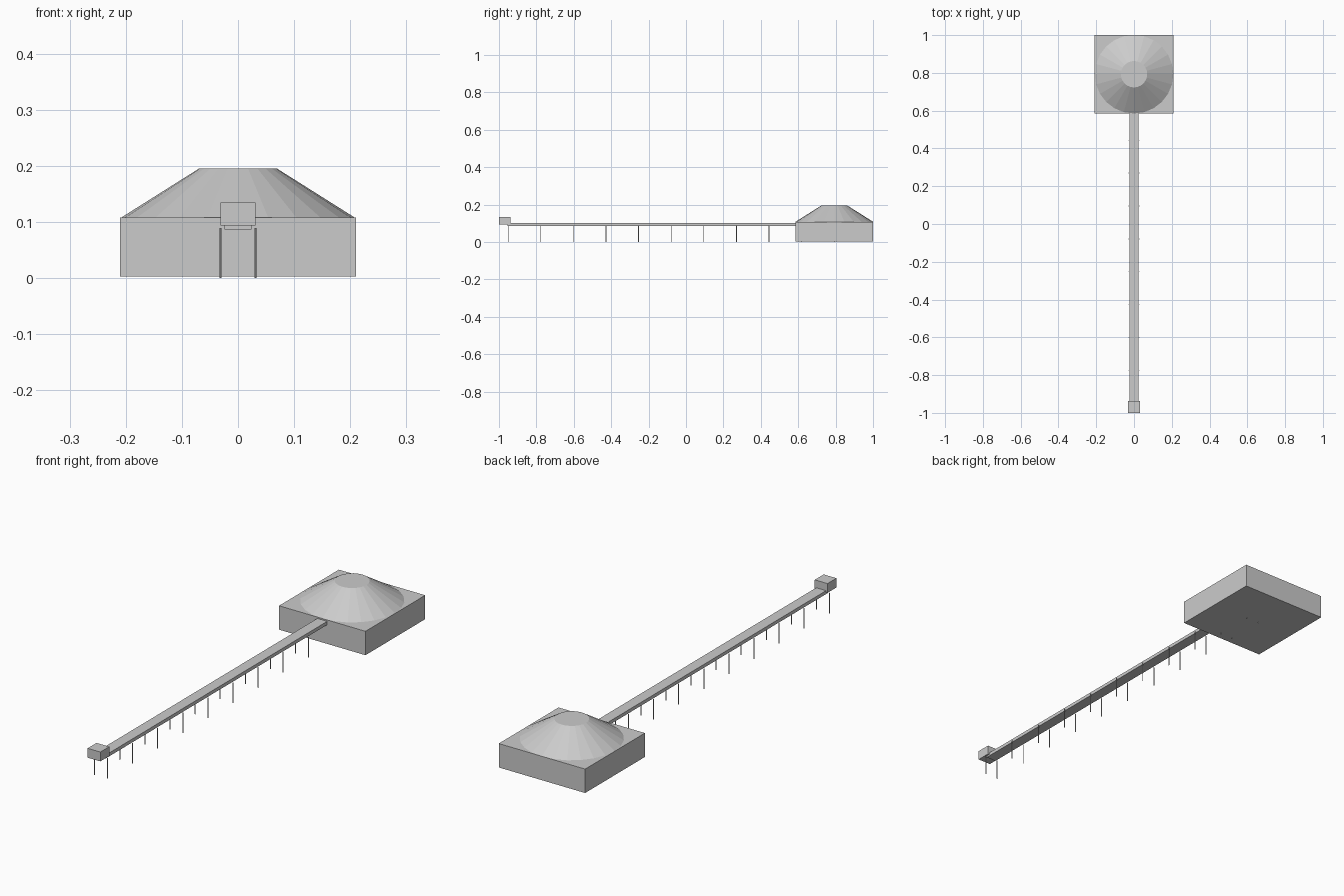
import bpy, bmesh, math
from mathutils import Matrix

if "Cube" in bpy.data.objects:
    bpy.data.objects.remove(bpy.data.objects["Cube"])


def make(name, build):
    bm = bmesh.new()
    build(bm)
    me = bpy.data.meshes.new(name)
    bm.to_mesh(me)
    bm.free()
    ob = bpy.data.objects.new(name, me)
    bpy.context.collection.objects.link(ob)
    return ob


def box(name, x0, x1, y0, y1, z0, z1):
    m = Matrix.Translation(((x0 + x1) / 2, (y0 + y1) / 2, (z0 + z1) / 2)) @ \
        Matrix.Diagonal((x1 - x0, y1 - y0, z1 - z0, 1))
    return make(name, lambda bm: bmesh.ops.create_cube(bm, size=1, matrix=m))


# Square building and its truncated conical roof
box("building_base", -0.21, 0.21, 0.585, 1.0, 0.003, 0.108)
make("cone_roof", lambda bm: bmesh.ops.create_cone(
    bm, cap_ends=True, segments=24, radius1=0.208, radius2=0.07, depth=0.087,
    matrix=Matrix.Translation((0, 0.793, 0.1515))))

# Long walkway running into the building
box("walkway", -0.024, 0.024, -0.955, 0.793, 0.087, 0.102)

# Cabin at the far end
box("end_cabin", -0.031, 0.031, -1.0, -0.938, 0.094, 0.135)

# Paired round support posts
for i in range(11):
    y = -0.951 + i * 0.1744
    for side, s in (("left", -1), ("right", 1)):
        make(f"post_{side}_{i + 1}", lambda bm: bmesh.ops.create_cone(
            bm, cap_ends=True, segments=8, radius1=0.002, radius2=0.002, depth=0.089,
            matrix=Matrix.Translation((s * 0.031, y, 0.0445))))
